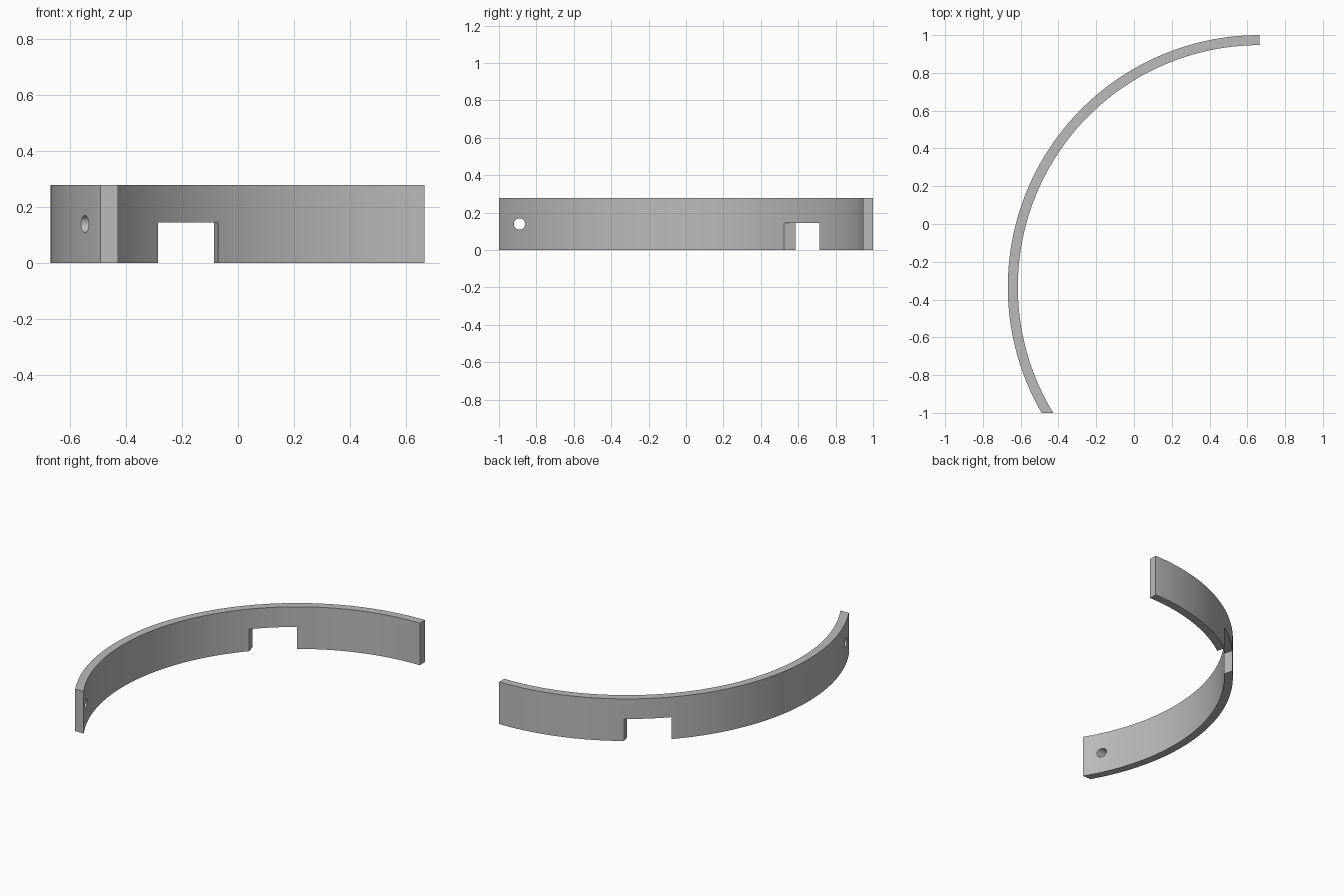
import bpy
import bmesh
from math import asin, pi, cos, sin, radians
from mathutils import Matrix

cube = bpy.data.objects.get("Cube")
if cube:
    bpy.data.objects.remove(cube, do_unlink=True)

CX, CY = 0.665, -0.333      # centre of the arc
R_OUT, R_IN = 1.333, 1.28
HEIGHT = 0.278
SEGMENTS = 96

grey = bpy.data.materials.new("plain grey")
grey.use_nodes = True
colour = (0.5, 0.5, 0.5, 1)
grey.diffuse_color = colour
grey.node_tree.nodes["Principled BSDF"].inputs["Base Color"].default_value = colour


def make_object(name, bm):
    bmesh.ops.recalc_face_normals(bm, faces=bm.faces[:])
    mesh = bpy.data.meshes.new(name)
    bm.to_mesh(mesh)
    bm.free()
    mesh.materials.append(grey)
    obj = bpy.data.objects.new(name, mesh)
    bpy.context.collection.objects.link(obj)
    return obj


def arc_point(radius, t):
    # each radius ends on the same straight cut at the front
    end = pi + asin((1 + CY) / radius)
    a = pi / 2 + t * (end - pi / 2)
    return CX + radius * cos(a), CY + radius * sin(a)


# Curved band: a rectangular section swept along the arc
bm = bmesh.new()
rings = []
for i in range(SEGMENTS + 1):
    t = i / SEGMENTS
    section = [(R_OUT, 0), (R_OUT, HEIGHT), (R_IN, HEIGHT), (R_IN, 0)]
    rings.append([bm.verts.new((*arc_point(r, t), z)) for r, z in section])
for a, b in zip(rings, rings[1:]):
    for k in range(4):
        n = (k + 1) % 4
        bm.faces.new((a[k], a[n], b[n], b[k]))
bm.faces.new(rings[0])
bm.faces.new(rings[-1])
band = make_object("curved_band", bm)

# Cutter for the notch in the lower edge
bm = bmesh.new()
place = (Matrix.Translation((-0.185, 0.645, 0.0)) @ Matrix.Rotation(radians(15.5), 4, "Z")
         @ Matrix.Diagonal((0.258, 0.6, 0.29, 1)))
bmesh.ops.create_cube(bm, size=1, matrix=place)
notch = make_object("notch_cutter", bm)

# Cutter for the round hole near the front end
bm = bmesh.new()
place = Matrix.Translation((-0.53, -0.89, HEIGHT / 2)) @ Matrix.Rotation(pi / 2, 4, "Y")
bmesh.ops.create_cone(bm, cap_ends=True, segments=32, radius1=0.03, radius2=0.03,
                      depth=0.4, matrix=place)
hole = make_object("hole_cutter", bm)

bpy.ops.object.select_all(action="DESELECT")
band.select_set(True)
bpy.context.view_layer.objects.active = band
for cutter in (notch, hole):
    cutter.hide_render = True
    mod = band.modifiers.new(cutter.name, "BOOLEAN")
    mod.operation = "DIFFERENCE"
    mod.solver = "EXACT"
    mod.object = cutter
    bpy.ops.object.modifier_apply(modifier=mod.name)
    bpy.data.objects.remove(cutter, do_unlink=True)

bpy.ops.object.shade_smooth_by_angle(angle=radians(30))
